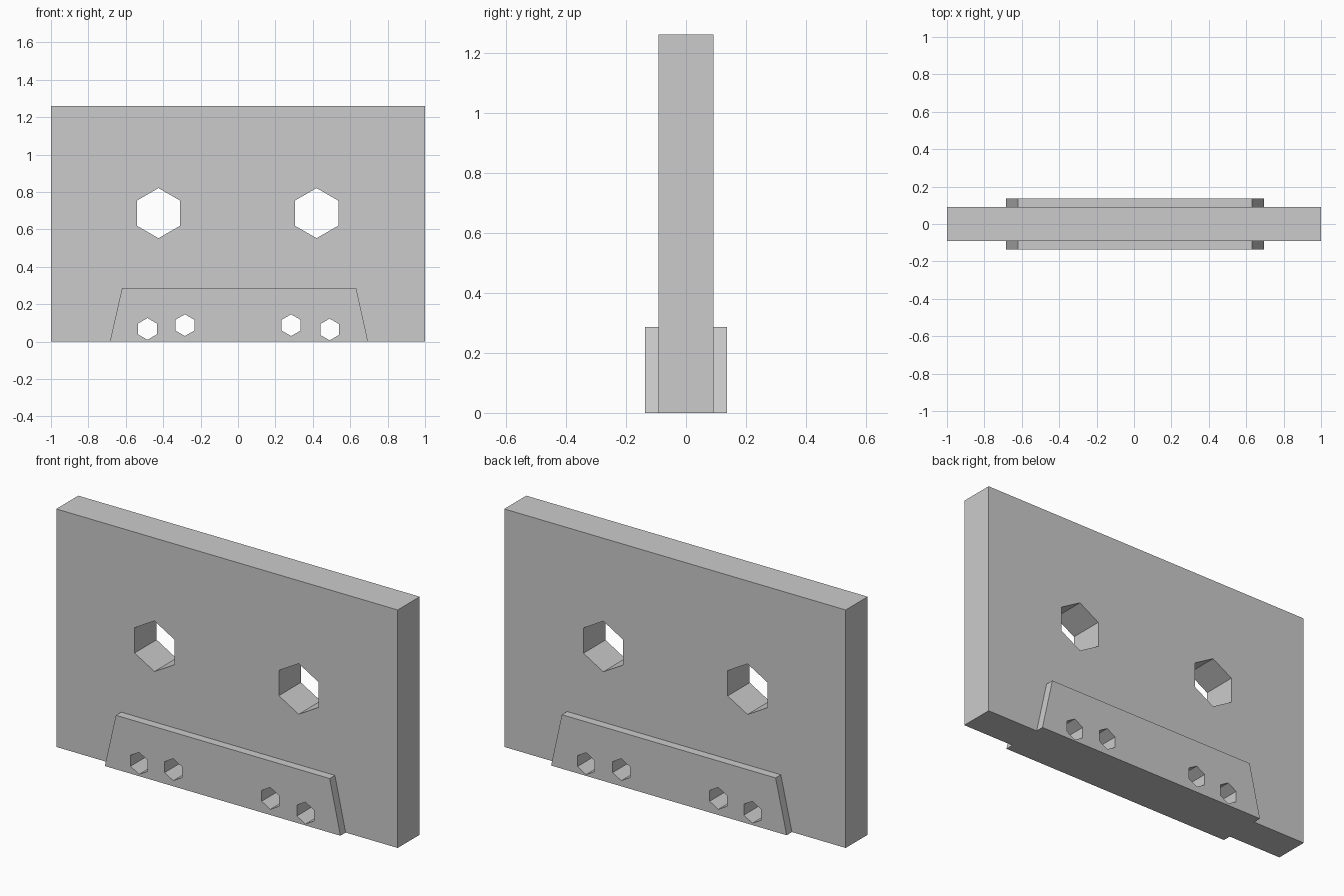
import bpy, bmesh
from math import sin, cos, pi

if "Cube" in bpy.data.objects:
    bpy.data.objects.remove(bpy.data.objects["Cube"])

BODY_Y, RAISED_Y = 0.092, 0.136


def prism(name, profile, half_depth):
    """Extrude an (x, z) outline symmetrically along y."""
    bm = bmesh.new()
    face = bm.faces.new([bm.verts.new((x, -half_depth, z)) for x, z in profile])
    ext = bmesh.ops.extrude_face_region(bm, geom=[face])
    moved = [v for v in ext["geom"] if isinstance(v, bmesh.types.BMVert)]
    bmesh.ops.translate(bm, verts=moved, vec=(0, 2 * half_depth, 0))
    bmesh.ops.recalc_face_normals(bm, faces=bm.faces[:])
    mesh = bpy.data.meshes.new(name)
    bm.to_mesh(mesh)
    bm.free()
    obj = bpy.data.objects.new(name, mesh)
    bpy.context.collection.objects.link(obj)
    return obj


def combine(target, tool, operation):
    """Apply a boolean and discard the helper object."""
    tool.hide_render = True
    mod = target.modifiers.new(tool.name, "BOOLEAN")
    mod.operation, mod.solver, mod.object = operation, "EXACT", tool
    bpy.context.view_layer.objects.active = target
    bpy.ops.object.modifier_apply(modifier=mod.name)
    bpy.data.objects.remove(tool)


def hexagon(x, z, r):
    return [(x + r * sin(i * pi / 3), z + r * cos(i * pi / 3)) for i in range(6)]


# Flat rectangular shell
shell = prism("cassette_shell", [(-1, 0), (1, 0), (1, 1.26), (-1, 1.26)], BODY_Y)

# Thicker tapered section along the bottom, raised on both faces
raised = prism("raised_section",
               [(-0.685, 0), (0.695, 0), (0.632, 0.286), (-0.62, 0.286)], RAISED_Y)
combine(shell, raised, "UNION")

# Through holes: two reel holes, then four small guide holes
holes = [(-0.425, 0.687, 0.134), (0.42, 0.687, 0.134),
         (-0.484, 0.068, 0.058), (-0.284, 0.088, 0.058),
         (0.284, 0.088, 0.058), (0.49, 0.065, 0.058)]
for x, z, r in holes:
    combine(shell, prism("hole_cutter", hexagon(x, z, r), 0.3), "DIFFERENCE")
